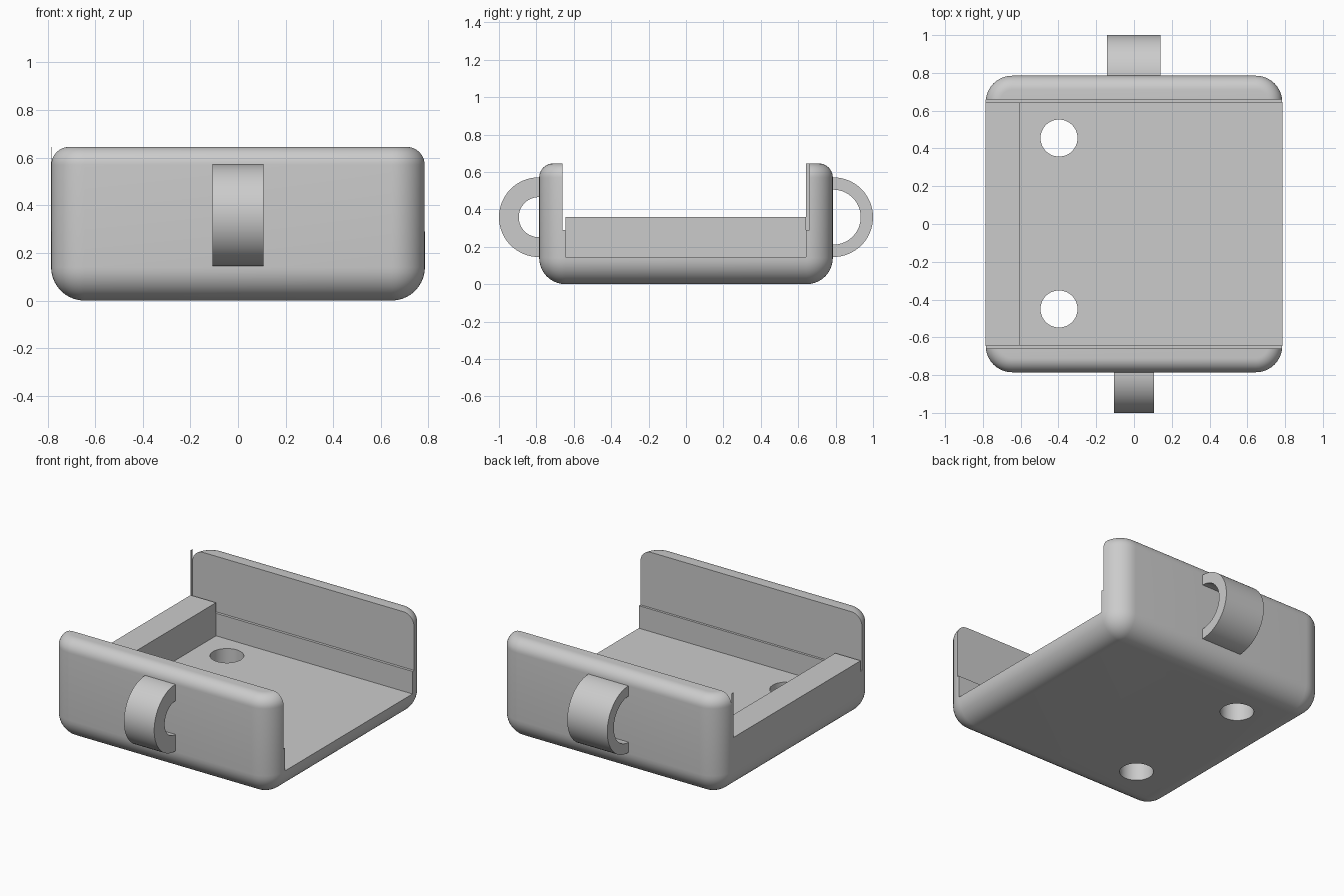
import bpy, bmesh
from math import sin, cos, pi, radians

cube = bpy.data.objects.get("Cube")
if cube:
    bpy.data.objects.remove(cube, do_unlink=True)

grey = bpy.data.materials.new("light grey")
grey.use_nodes = True
grey.diffuse_color = (0.6, 0.6, 0.6, 1)
grey.node_tree.nodes["Principled BSDF"].inputs["Base Color"].default_value = (0.6, 0.6, 0.6, 1)

HALF, HEIGHT = 0.785, 0.645     # outer shell
R, R_TOP = 0.14, 0.075          # corner and rim rounding
FLOOR, STEP, BAR = 0.146, 0.29, 0.358
FRONT_Y, BACK_Y, GROOVE_Y = -0.644, 0.642, 0.659
BAR_X = -0.605


def finish(name, bm):
    bmesh.ops.recalc_face_normals(bm, faces=bm.faces)
    mesh = bpy.data.meshes.new(name)
    bm.to_mesh(mesh)
    bm.free()
    mesh.materials.append(grey)
    obj = bpy.data.objects.new(name, mesh)
    bpy.context.collection.objects.link(obj)
    return obj


def activate(obj):
    bpy.ops.object.select_all(action='DESELECT')
    obj.select_set(True)
    bpy.context.view_layer.objects.active = obj


def smooth(obj):
    activate(obj)
    bpy.ops.object.shade_smooth_by_angle(angle=radians(30))


def box(name, x0, x1, y0, y1, z0, z1):
    bm = bmesh.new()
    bmesh.ops.create_cube(bm, size=1)
    for v in bm.verts:
        v.co.x = x0 if v.co.x < 0 else x1
        v.co.y = y0 if v.co.y < 0 else y1
        v.co.z = z0 if v.co.z < 0 else z1
    return finish(name, bm)


def rounded_shell(name, steps=10):
    # stack of rounded squares, inset at the bottom and at the rim
    arc = [i / steps * pi / 2 for i in range(steps + 1)]
    levels = [(R * (1 - cos(a)), R * (1 - sin(a))) for a in arc]
    levels += [(HEIGHT - R_TOP * (1 - sin(a)), R_TOP * (1 - cos(a))) for a in arc]
    c = HALF - R
    bm = bmesh.new()
    rings = []
    for z, inset in levels:
        r = R - inset
        ring = []
        for q, (sx, sy) in enumerate([(1, 1), (-1, 1), (-1, -1), (1, -1)]):
            for a in arc:
                t = a + q * pi / 2
                ring.append(bm.verts.new((sx * c + r * cos(t), sy * c + r * sin(t), z)))
        rings.append(ring)
    n = len(rings[0])
    for lo, hi in zip(rings, rings[1:]):
        for i in range(n):
            j = (i + 1) % n
            bm.faces.new((lo[i], lo[j], hi[j], hi[i]))
    bm.faces.new(rings[0])
    bm.faces.new(rings[-1])
    bmesh.ops.remove_doubles(bm, verts=bm.verts, dist=1e-5)
    return finish(name, bm)


def hook(name, side, x0, x1, inner, outer=0.213, steps=32):
    # half ring standing on the wall, its ends sunk slightly into it
    angles = [-pi / 2 + pi * i / steps for i in range(steps + 1)]
    outline = [(-0.02, -outer)] + [(outer * cos(a), outer * sin(a)) for a in angles]
    outline += [(-0.02, outer), (-0.02, inner)]
    outline += [(inner * cos(a), inner * sin(a)) for a in reversed(angles)]
    outline += [(-0.02, -inner)]
    bm = bmesh.new()
    face = bm.faces.new([bm.verts.new((x0, side * (HALF + 0.002 + y), BAR + z)) for y, z in outline])
    ext = bmesh.ops.extrude_face_region(bm, geom=[face])
    moved = [g for g in ext["geom"] if isinstance(g, bmesh.types.BMVert)]
    bmesh.ops.translate(bm, verts=moved, vec=(x1 - x0, 0, 0))
    obj = finish(name, bm)
    smooth(obj)


def drill(name, x, y):
    bm = bmesh.new()
    bmesh.ops.create_cone(bm, cap_ends=True, segments=48, radius1=0.098, radius2=0.098, depth=1)
    bmesh.ops.translate(bm, verts=bm.verts, vec=(x, y, 0))
    return finish(name, bm)


# Tray: shell with channel, raised bar, side grooves and floor holes
tray = rounded_shell("tray")
cutters = [
    box("channel_cutter", BAR_X, 1, FRONT_Y, BACK_Y, FLOOR, 1),
    box("opening_cutter", -1, 1, -GROOVE_Y, GROOVE_Y, BAR, 1),
    box("front_groove_cutter", -1, 1, -GROOVE_Y, FRONT_Y, STEP, 0.5),
    box("back_groove_cutter", -1, 1, BACK_Y, GROOVE_Y, STEP, 0.5),
    drill("front_hole_cutter", -0.397, -0.45),
    drill("back_hole_cutter", -0.397, 0.455),
]
for cutter in cutters:
    cutter.hide_render = True
    activate(tray)
    mod = tray.modifiers.new("cut", 'BOOLEAN')
    mod.operation, mod.solver, mod.object = 'DIFFERENCE', 'EXACT', cutter
    bpy.ops.object.modifier_apply(modifier=mod.name)
    bpy.data.objects.remove(cutter, do_unlink=True)
smooth(tray)

# Thin end stop closing the back groove
box("groove_end_stop", -HALF, -HALF + 0.002, BACK_Y, GROOVE_Y, STEP, HEIGHT)

# Strap loops on the front and back walls
hook("front_loop", -1, -0.107, 0.107, 0.107)
hook("back_loop", 1, -0.143, 0.14, 0.147)
